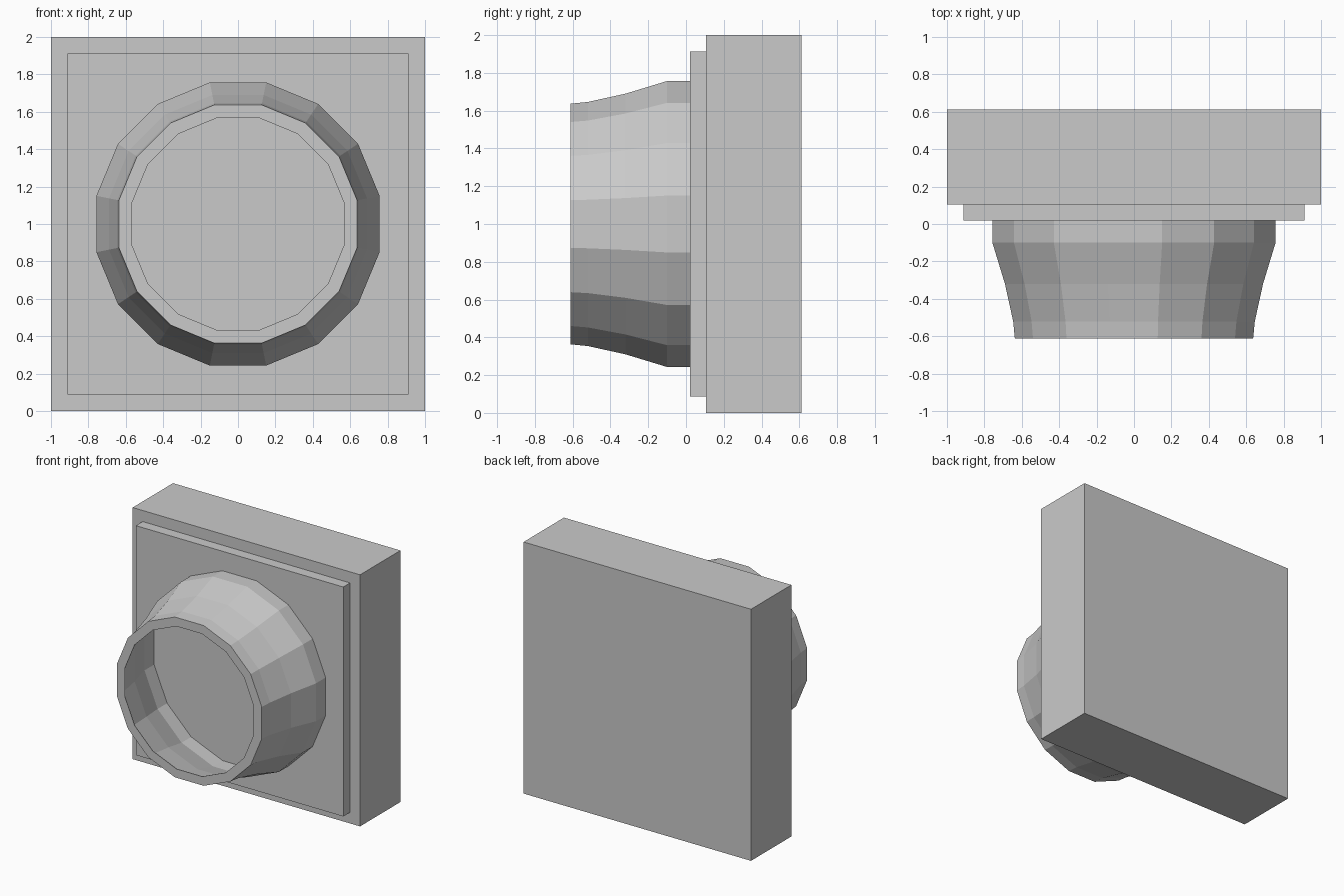
import bpy, bmesh, math

if "Cube" in bpy.data.objects:
    bpy.data.objects.remove(bpy.data.objects["Cube"])

grey = bpy.data.materials.new("light grey")
grey.diffuse_color = (0.59, 0.59, 0.59, 1.0)
grey.use_nodes = True
grey.node_tree.nodes["Principled BSDF"].inputs["Base Color"].default_value = grey.diffuse_color


def add_object(name, bm):
    bmesh.ops.recalc_face_normals(bm, faces=bm.faces[:])
    mesh = bpy.data.meshes.new(name)
    bm.to_mesh(mesh)
    bm.free()
    mesh.materials.append(grey)
    obj = bpy.data.objects.new(name, mesh)
    bpy.context.collection.objects.link(obj)
    return obj


def box(name, half, y0, y1):
    """Square slab centred on z = 1, running from y0 to y1."""
    bm = bmesh.new()
    bmesh.ops.create_cube(bm, size=1.0)
    for v in bm.verts:
        v.co.x *= 2 * half
        v.co.y = y0 if v.co.y < 0 else y1
        v.co.z = 1 + v.co.z * 2 * half
    return add_object(name, bm)


def ring(name, profile, sides=16):
    """Closed (apothem, y) profile turned about the y axis, flats on top."""
    bm = bmesh.new()
    scale = 1 / math.cos(math.pi / sides)
    loops = []
    for i in range(sides):
        a = 2 * math.pi * (i + 0.5) / sides
        loops.append([bm.verts.new((r * scale * math.cos(a), y,
                                    1 + r * scale * math.sin(a)))
                      for r, y in profile])
    n = len(profile)
    for i in range(sides):
        p, q = loops[i], loops[(i + 1) % sides]
        for j in range(n):
            k = (j + 1) % n
            bm.faces.new((p[j], p[k], q[k], q[j]))
    return add_object(name, bm)


# Square base block and the raised plate on its front
box("base_block", 1.0, 0.105, 0.612)
box("front_plate", 0.912, 0.02, 0.105)

# Hollow faceted collar: outer wall, front lip, thin inner wall
outer = [(0.757, 0.02), (0.757, -0.10), (0.69, -0.32), (0.646, -0.52), (0.637, -0.612)]
lip = [(0.567, -0.612), (0.567, -0.607)]
inner = [(r - 0.005, min(y, 0.02) if y > -0.6 else -0.607) for r, y in reversed(outer)]
ring("collar", outer + lip + inner)
